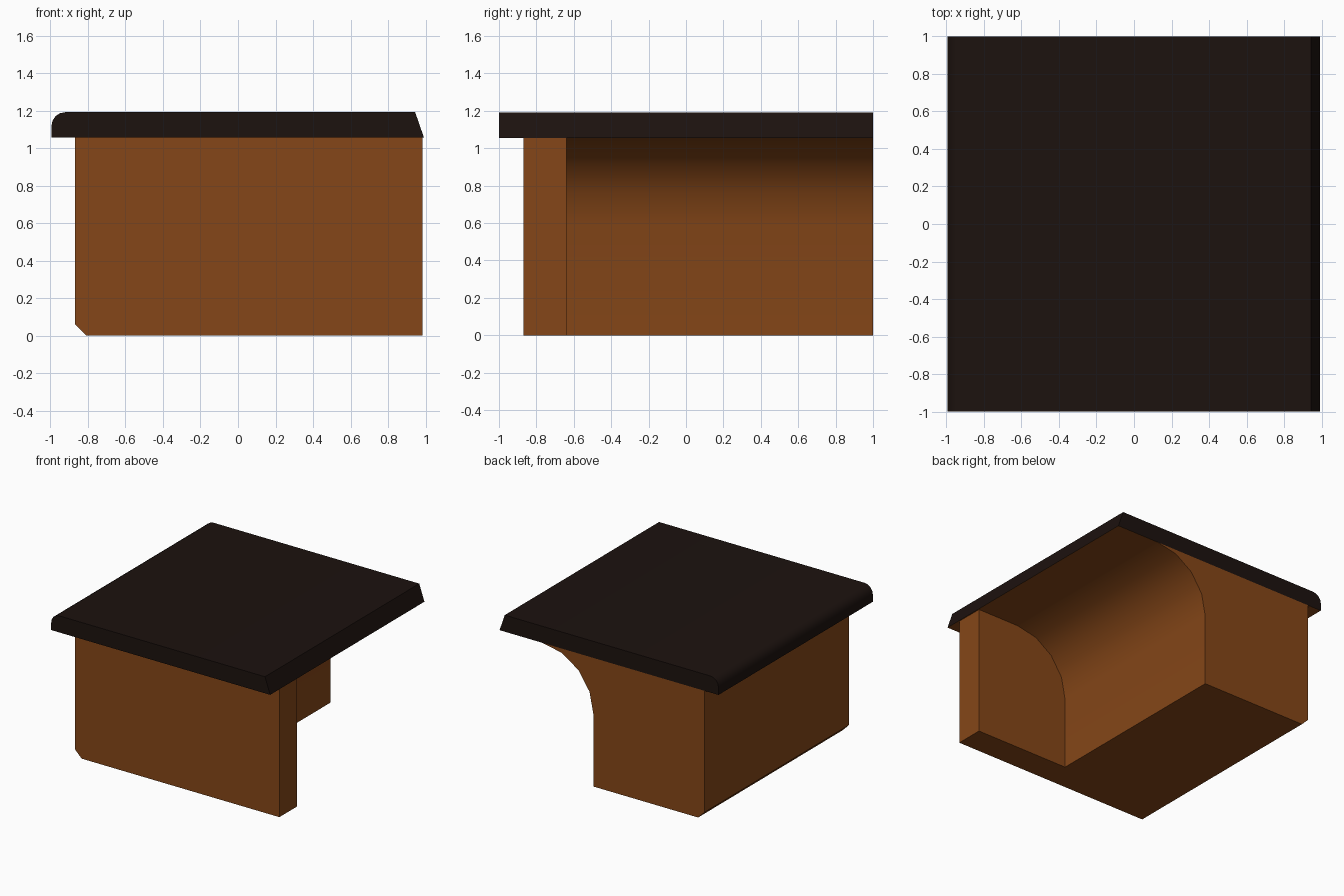
import bpy, bmesh
from math import sin, cos, pi, radians

if "Cube" in bpy.data.objects:
    bpy.data.objects.remove(bpy.data.objects["Cube"])


def material(name, rgb):
    m = bpy.data.materials.new(name)
    m.diffuse_color = (*rgb, 1)
    m.use_nodes = True
    m.node_tree.nodes["Principled BSDF"].inputs["Base Color"].default_value = m.diffuse_color
    return m


BROWN = material("brown", (0.235, 0.062, 0.009))
DARK = material("dark", (0.0116, 0.006, 0.0045))


def arc(cx, cz, r, start, end, n):
    """Points on an arc in the xz plane, angles in degrees."""
    angles = [radians(start + (end - start) * i / n) for i in range(n + 1)]
    return [(cx + r * cos(a), cz + r * sin(a)) for a in angles]


def prism(name, profile, y0, y1, mats, underside=0):
    """Extrude an xz profile along y; underside picks the material of downward faces."""
    bm = bmesh.new()
    face = bm.faces.new([bm.verts.new((x, y0, z)) for x, z in profile])
    ext = bmesh.ops.extrude_face_region(bm, geom=[face], use_keep_orig=True)
    bmesh.ops.translate(bm, vec=(0, y1 - y0, 0),
                        verts=[v for v in ext["geom"] if isinstance(v, bmesh.types.BMVert)])
    bmesh.ops.recalc_face_normals(bm, faces=bm.faces)
    for f in bm.faces:
        if f.normal.z < -0.99:
            f.material_index = underside
    mesh = bpy.data.meshes.new(name)
    bm.to_mesh(mesh)
    bm.free()
    for m in mats:
        mesh.materials.append(m)
    ob = bpy.data.objects.new(name, mesh)
    bpy.context.collection.objects.link(ob)
    bpy.ops.object.select_all(action='DESELECT')
    ob.select_set(True)
    bpy.context.view_layer.objects.active = ob
    bpy.ops.object.shade_smooth_by_angle(angle=radians(30))
    return ob


LEFT, RIGHT, TOP = -0.87, 0.985, 1.055
foot = [(LEFT, 0.06), (-0.81, 0)]          # chamfered lower left edge

# Front wall, full width
prism("front_wall", foot + [(RIGHT, 0), (RIGHT, TOP), (LEFT, TOP)],
      -0.87, -0.64, [BROWN])

# Left block behind the wall, its right side coving out to the ceiling
cove = arc(0.14 + 0.465, 0.59, 0.465, 180, 90, 4)
prism("coved_block", foot + [(0.14, 0)] + cove + [(LEFT, TOP)],
      -0.64, 1.0, [BROWN])

# Dark top slab with rounded left edge, sloped right edge and brown underside
rounded = arc(-0.922, 1.118, 0.073, 90, 180, 4)
prism("top_slab", [(-0.995, TOP), (0.992, TOP), (0.945, 1.191)] + rounded,
      -1.0, 1.0, [DARK, BROWN], underside=1)
